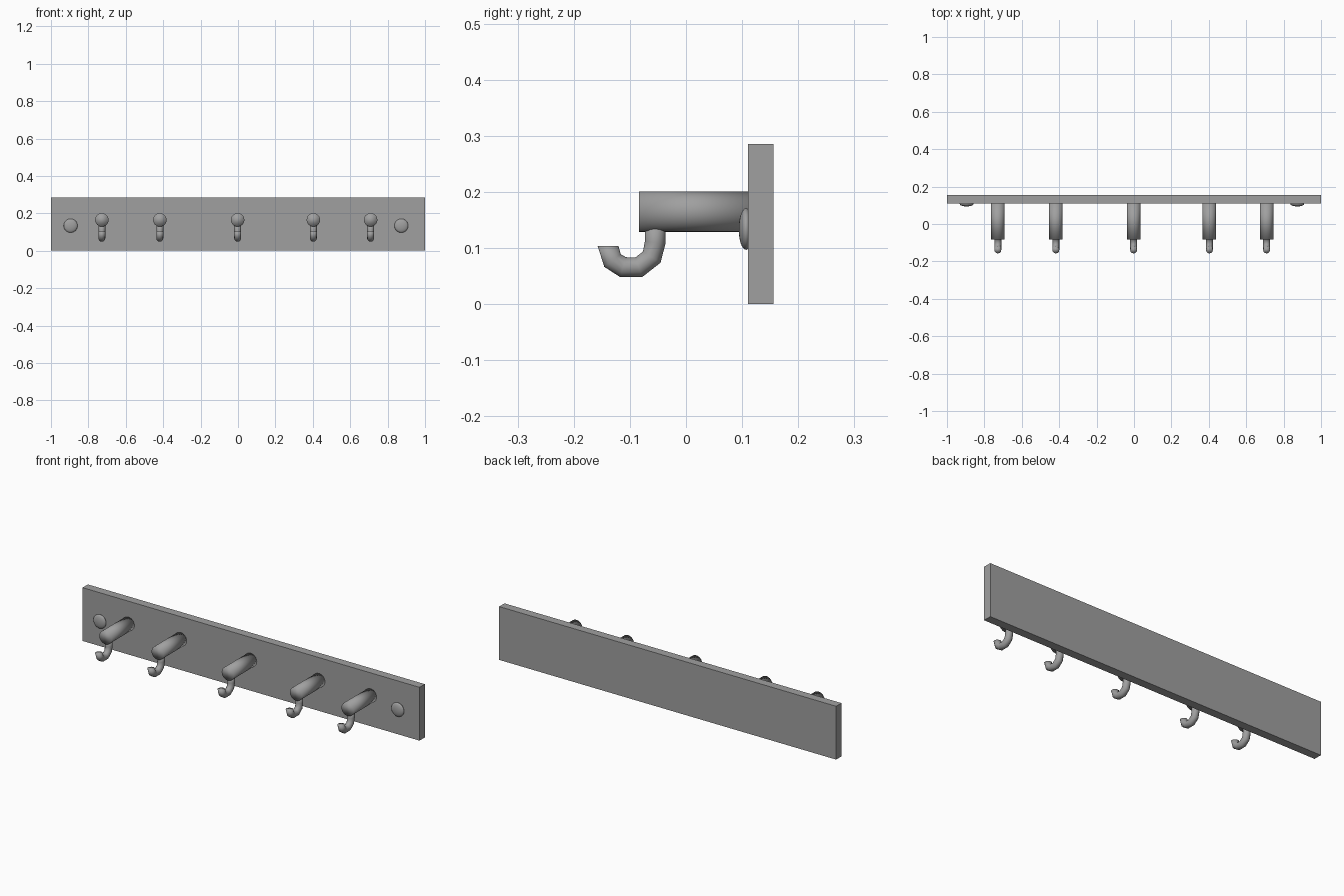
import bpy
import bmesh
from math import pi
from mathutils import Matrix, Vector

if "Cube" in bpy.data.objects:
    bpy.data.objects.remove(bpy.data.objects["Cube"])

GREY = (0.35, 0.35, 0.35, 1)
metal = bpy.data.materials.new("grey_metal")
metal.use_nodes = True
metal.diffuse_color = GREY
metal.node_tree.nodes["Principled BSDF"].inputs["Base Color"].default_value = GREY


def add_object(name, bm, smooth=True):
    bmesh.ops.recalc_face_normals(bm, faces=bm.faces)
    for face in bm.faces:
        face.smooth = smooth
    mesh = bpy.data.meshes.new(name)
    bm.to_mesh(mesh)
    bm.free()
    mesh.materials.append(metal)
    obj = bpy.data.objects.new(name, mesh)
    bpy.context.collection.objects.link(obj)


def box(name, centre, size):
    bm = bmesh.new()
    bmesh.ops.create_cube(bm, size=1, matrix=Matrix.Translation(centre) @ Matrix.Diagonal((*size, 1)))
    add_object(name, bm, smooth=False)


def peg(name, x, z, front, back, radius):
    bm = bmesh.new()
    place = Matrix.Translation((x, (front + back) / 2, z)) @ Matrix.Rotation(pi / 2, 4, "X")
    bmesh.ops.create_cone(bm, cap_ends=True, segments=32, radius1=radius, radius2=radius,
                          depth=back - front, matrix=place)
    add_object(name, bm)


def screw_head(name, x, y, z):
    bm = bmesh.new()
    place = Matrix.Translation((x, y, z)) @ Matrix.Diagonal((0.037, 0.013, 0.037, 1))
    bmesh.ops.create_uvsphere(bm, u_segments=32, v_segments=16, radius=1, matrix=place)
    add_object(name, bm)


def hook(name, x, path, radius, sides=12):
    # Sweep a ring along the bent path, mitred at each joint
    bm = bmesh.new()
    points = [Vector((x, y, z)) for y, z in path]
    rings = []
    for i, p in enumerate(points):
        ahead = (points[min(i + 1, len(points) - 1)] - p).normalized()
        behind = (p - points[max(i - 1, 0)]).normalized()
        tangent = (ahead + behind).normalized()
        if i in (0, len(points) - 1):
            tangent = Vector((0, 0, -1 if i == 0 else 1))
        across = tangent.cross(Vector((1, 0, 0)))
        ring = []
        for k in range(sides):
            turn = Matrix.Rotation(2 * pi * k / sides, 3, tangent)
            ring.append(bm.verts.new(p + turn @ across * radius))
        rings.append(ring)
    for a, b in zip(rings, rings[1:]):
        for k in range(sides):
            n = (k + 1) % sides
            bm.faces.new((a[k], a[n], b[n], b[k]))
    bm.faces.new(rings[0])
    bm.faces.new(rings[-1])
    add_object(name, bm)


# Wall plate
box("back_plate", (0, 0.133, 0.143), (2, 0.045, 0.286))

# Pegs, each with a bent hook under its front end
HOOK_PATH = [(-0.139, 0.104), (-0.131, 0.078), (-0.112, 0.066), (-0.084, 0.066),
             (-0.061, 0.084), (-0.055, 0.11), (-0.055, 0.145)]
for i, x in enumerate((-0.728, -0.418, -0.002, 0.403, 0.709), 1):
    peg(f"peg_{i}", x, 0.165, -0.084, 0.115, 0.036)
    hook(f"hook_{i}", x, HOOK_PATH, 0.0185)

# Domed screw heads at both ends
screw_head("right_screw_head", -0.895, 0.107, 0.134)
screw_head("left_screw_head", 0.873, 0.107, 0.134)
